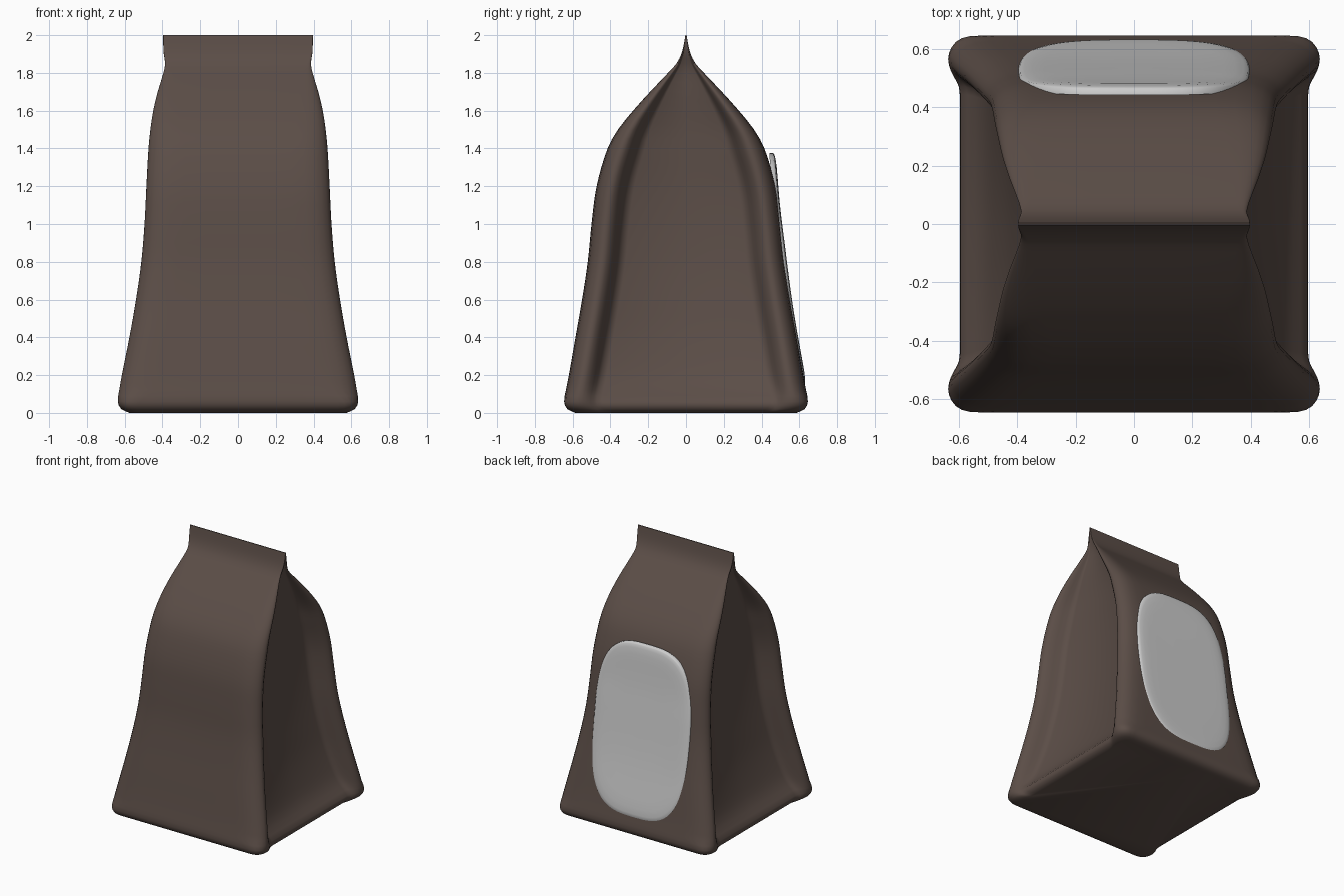
import bpy, bmesh, math

if "Cube" in bpy.data.objects:
    bpy.data.objects.remove(bpy.data.objects["Cube"])

def spline(rows, z):
    """Smooth (Hermite) lookup in rows of (z, value, ...)."""
    n = len(rows)
    i = max(k for k in range(n - 1) if k == 0 or rows[k][0] <= z)
    a, b = rows[i], rows[i + 1]
    h = b[0] - a[0]
    t = (z - a[0]) / h
    def slope(k, c):
        p, q = rows[max(k - 1, 0)], rows[min(k + 1, n - 1)]
        return (q[c] - p[c]) / (q[0] - p[0])
    out = []
    for c in range(1, len(a)):
        out.append((2*t**3 - 3*t**2 + 1) * a[c] + (t**3 - 2*t**2 + t) * h * slope(i, c)
                   + (3*t**2 - 2*t**3) * b[c] + (t**3 - t**2) * h * slope(i + 1, c))
    return out

def finish(bm, name, angle):
    bmesh.ops.recalc_face_normals(bm, faces=bm.faces)
    me = bpy.data.meshes.new(name)
    bm.to_mesh(me)
    bm.free()
    ob = bpy.data.objects.new(name, me)
    bpy.context.collection.objects.link(ob)
    bpy.ops.object.select_all(action='DESELECT')
    ob.select_set(True)
    bpy.context.view_layer.objects.active = ob
    bpy.ops.object.shade_smooth_by_angle(angle=math.radians(angle))
    return ob

def bridge(bm, rings):
    for a, b in zip(rings, rings[1:]):
        for k in range(len(a)):
            j = (k + 1) % len(a)
            bm.faces.new((a[k], a[j], b[j], b[k]))

# Bag heights: z, half width, half depth, gusset recess
BAG = [(0.0, .575, .585, .02), (.02, .618, .628, .03), (.06, .636, .645, .043),
       (.12, .629, .636, .085), (.2, .615, .620, .115), (.4, .575, .585, .135),
       (.6, .54, .55, .137), (.8, .512, .52, .137), (1.0, .495, .50, .137),
       (1.2, .485, .473, .135), (1.4, .474, .415, .125), (1.5, .464, .36, .115),
       (1.6, .449, .28, .095), (1.7, .425, .19, .065), (1.8, .395, .095, .032),
       (1.85, .386, .05, .015), (1.9, .393, .025, .006), (1.95, .396, .012, .002),
       (2.0, .396, .003, 0)]

def quarter(z):
    """Cross-section from middle of the panel round the corner to the gusset."""
    x, y, d = spline(BAG, z)
    s = min(1, y / .42)
    w = min(s, d / .1 + .15)
    corner = [(.2, 0), (.13, .002), (.08, .009), (.045, .022), (.02, .04), (.005, .06), (0, .08)]
    pts = [(0, y), (x * .35, y)] + [(x - a * w, y - b * s) for a, b in corner]
    for a, b in [(.06, .1), (.2, .12), (.45, .139), (.72, .156), (.91, .173), (1, .2)]:
        pts.append((x - d * a, y - b * s))
    pts.append((x - d, 0))
    return pts

# Bag body
levels = []
for a, b in zip(BAG, BAG[1:]):
    n = 4 if b[0] - a[0] > .15 else 2
    levels += [a[0] + (b[0] - a[0]) * k / n for k in range(n)]
levels.append(2.0)
bm = bmesh.new()
rings = []
for z in levels:
    q = quarter(z)
    loop = q + [(x, -y) for x, y in q[-2::-1]]
    loop += [(-x, y) for x, y in loop[-2:0:-1]]
    rings.append([bm.verts.new((x, y, z)) for x, y in loop])
bridge(bm, rings)
bm.faces.new(rings[0])
bm.faces.new(rings[-1])
bag = finish(bm, "bag_body", 50)
mat = bpy.data.materials.new("brown_paper")
mat.diffuse_color = (.105, .075, .063, 1)
mat.use_nodes = True
mat.node_tree.nodes["Principled BSDF"].inputs["Base Color"].default_value = mat.diffuse_color
bag.data.materials.append(mat)

# Label patch following the back panel
FACE = [(.1, .649), (.3, .612), (.5, .576), (.7, .547), (.9, .522), (1.1, .497), (1.4, .474)]
bm = bmesh.new()
rings = []
N = 72
for r, drop in [(1, .035), (1, .014), (.985, .008), (.95, .004), (.88, .001), (.78, 0),
                (.6, 0), (.4, 0), (.25, 0), (.1, 0)]:
    ring = []
    for k in range(N):
        t = 2 * math.pi * k / N
        c, s = math.cos(t), math.sin(t)
        x = .395 * r * math.copysign(abs(c) ** .64, c)
        z = .76 + .615 * r * math.copysign(abs(s) ** .64, s)
        ring.append(bm.verts.new((x, spline(FACE, z)[0] - drop, z)))
    rings.append(ring)
bridge(bm, rings)
bm.faces.new(rings[0])
bm.faces.new(rings[-1])
finish(bm, "back_label", 60)
